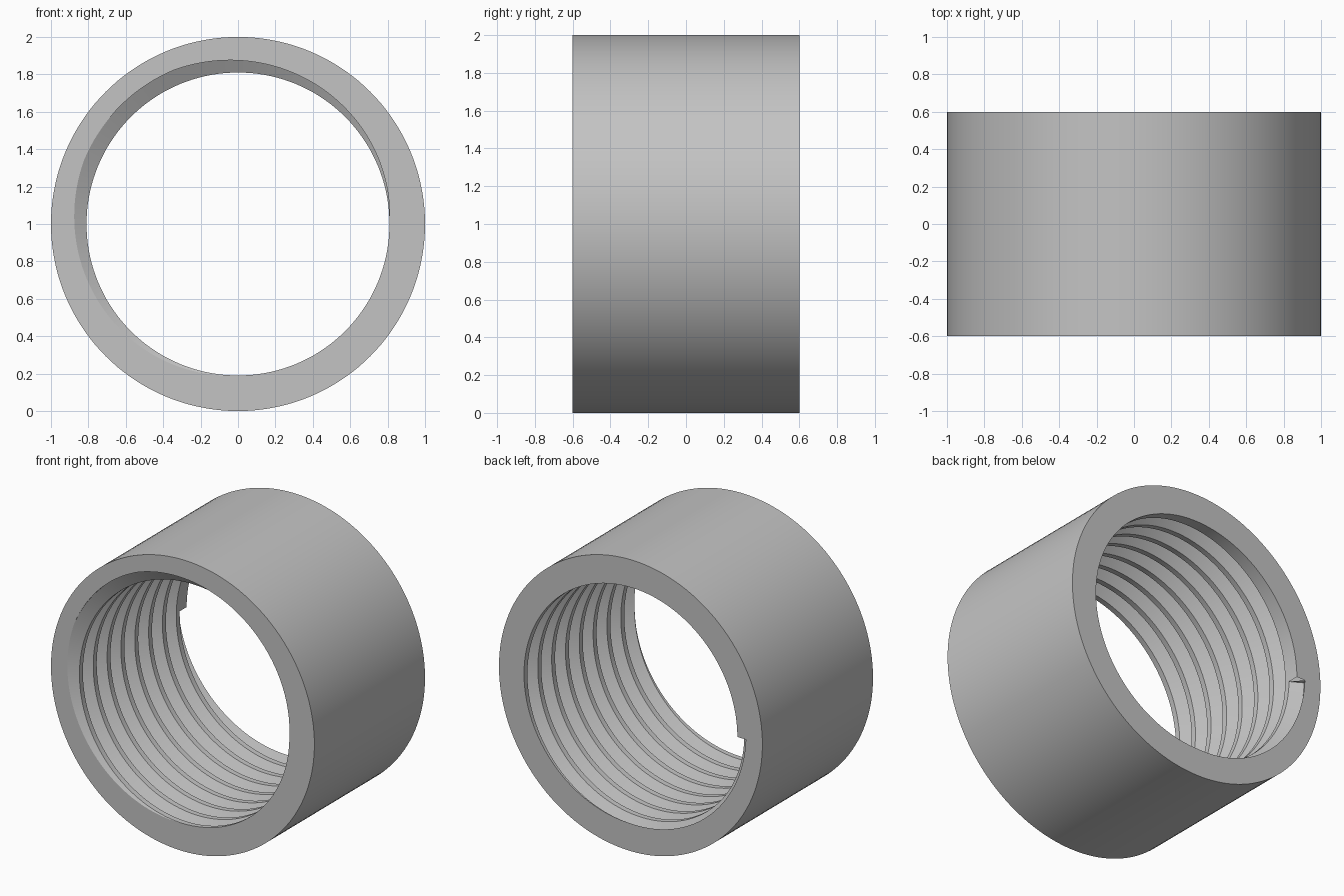
import bpy
import bmesh
from math import cos, sin, pi, radians

cube = bpy.data.objects.get("Cube")
if cube:
    bpy.data.objects.remove(cube)

OUTER, BORE, HALF = 1.0, 0.81, 0.6      # ring radii and half length
PITCH, DEPTH, TURNS = 0.15, 0.081, 9    # internal thread
ROOT = PITCH / 16                       # half width of the groove floor
MOUTH = PITCH * 3 / 8                   # half width of the groove opening
STEPS = 144
FIRST = -HALF - PITCH * 9 / 8           # groove centre where the helix starts


def radius(y, centres):
    """Bore radius at y, given the groove centres at this angle."""
    nearest = min(abs(y - c) for c in centres)
    cut = (MOUTH - nearest) / (MOUTH - ROOT)
    return BORE + DEPTH * max(0.0, min(1.0, cut))


def column(bm, step):
    """Closed section of the wall at one angle along the helix."""
    angle = pi - 2 * pi * step / STEPS
    centres = [FIRST + PITCH * (k + step / STEPS) for k in range(TURNS)]
    ys = [-HALF]
    for c in centres:
        ys += [max(-HALF, min(HALF, c + d)) for d in (-MOUTH, -ROOT, ROOT, MOUTH)]
    ys.append(HALF)
    section = [(OUTER, -HALF)] + [(radius(y, centres), y) for y in ys] + [(OUTER, HALF)]
    return [bm.verts.new((r * cos(angle), y, 1 + r * sin(angle))) for r, y in section]


# Threaded ring: sections swept around the axis
bm = bmesh.new()
columns = [column(bm, s) for s in range(STEPS + 1)]
for a, b in zip(columns, columns[1:]):
    for i in range(len(a)):
        j = (i + 1) % len(a)
        bm.faces.new((a[i], a[j], b[j], b[i]))

# End wall where the last groove stops
bm.faces.new(columns[-1][-6:-1])

bmesh.ops.remove_doubles(bm, verts=bm.verts, dist=1e-5)
bmesh.ops.dissolve_degenerate(bm, edges=bm.edges, dist=1e-5)
bmesh.ops.recalc_face_normals(bm, faces=bm.faces)
mesh = bpy.data.meshes.new("threaded_ring")
bm.to_mesh(mesh)
bm.free()

ring = bpy.data.objects.new("threaded_ring", mesh)
bpy.context.collection.objects.link(ring)

# Plain grey finish
grey = bpy.data.materials.new("light_grey")
grey.use_nodes = True
colour = (0.55, 0.55, 0.55, 1)
grey.diffuse_color = colour
grey.node_tree.nodes["Principled BSDF"].inputs["Base Color"].default_value = colour
mesh.materials.append(grey)

bpy.ops.object.select_all(action="DESELECT")
ring.select_set(True)
bpy.context.view_layer.objects.active = ring
bpy.ops.object.shade_smooth_by_angle(angle=radians(25))
